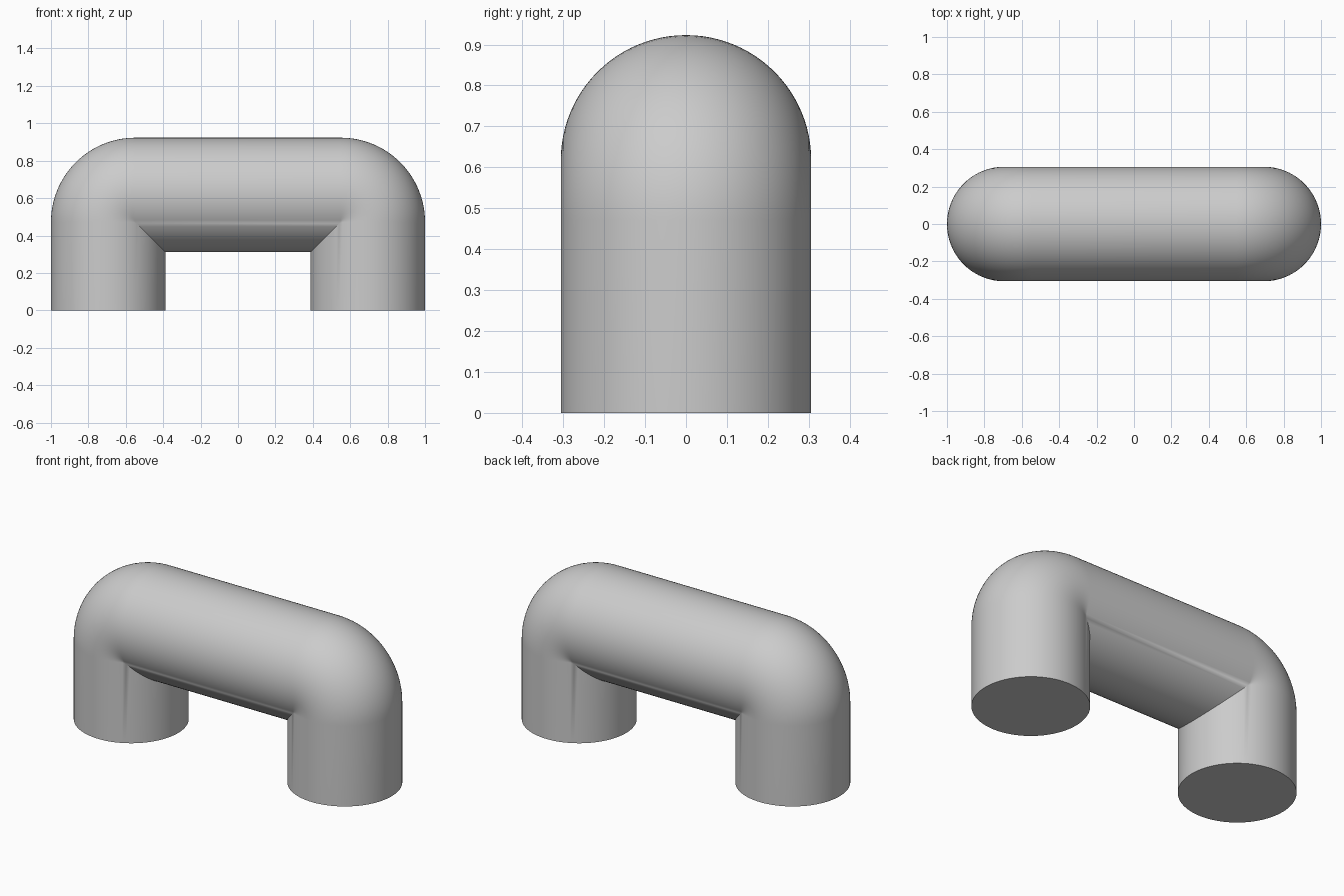
import bpy
import bmesh
import math

cube = bpy.data.objects.get("Cube")
if cube:
    bpy.data.objects.remove(cube, do_unlink=True)

TUBE = 0.306            # tube radius
BEND = 0.145            # bend radius of the centre line
CX, CZ = 0.549, 0.472   # bend centre
SIDES, STEPS = 96, 24

# Plain grey material
grey = bpy.data.materials.new("plain_grey")
grey.use_nodes = True
colour = (0.6, 0.6, 0.6, 1)
grey.diffuse_color = colour
grey.node_tree.nodes["Principled BSDF"].inputs["Base Color"].default_value = colour


def half_line(angle):
    """Run along one side of the tube: foot, then round the bend."""
    rho = BEND + TUBE * math.cos(angle)
    y = TUBE * math.sin(angle)
    points = [(CX + rho, y, 0)]
    for k in range(STEPS + 1):
        t = math.pi / 2 * k / STEPS
        if rho > 0:
            points.append((CX + rho * math.cos(t), y, CZ + rho * math.sin(t)))
        else:  # inside of the bend closes in a mitre
            points.append((CX + rho, y, CZ + rho))
    return points


# Bent tube, left half then mirrored right half
bm = bmesh.new()
lines = []
for i in range(SIDES):
    left = half_line(2 * math.pi * i / SIDES)
    right = [(-x, y, z) for x, y, z in reversed(left)]
    lines.append([bm.verts.new(p) for p in left + right])

for i in range(SIDES):
    a, b = lines[i], lines[(i + 1) % SIDES]
    for k in range(len(a) - 1):
        bm.faces.new((a[k], b[k], b[k + 1], a[k + 1]))

# Flat feet
bm.faces.new([line[0] for line in reversed(lines)])
bm.faces.new([line[-1] for line in lines])

bmesh.ops.remove_doubles(bm, verts=bm.verts, dist=0.0001)
bmesh.ops.recalc_face_normals(bm, faces=bm.faces)
mesh = bpy.data.meshes.new("bent_tube")
bm.to_mesh(mesh)
bm.free()
mesh.materials.append(grey)

tube = bpy.data.objects.new("bent_tube", mesh)
bpy.context.collection.objects.link(tube)
bpy.ops.object.select_all(action="DESELECT")
tube.select_set(True)
bpy.context.view_layer.objects.active = tube
bpy.ops.object.shade_smooth_by_angle(angle=math.radians(30))
